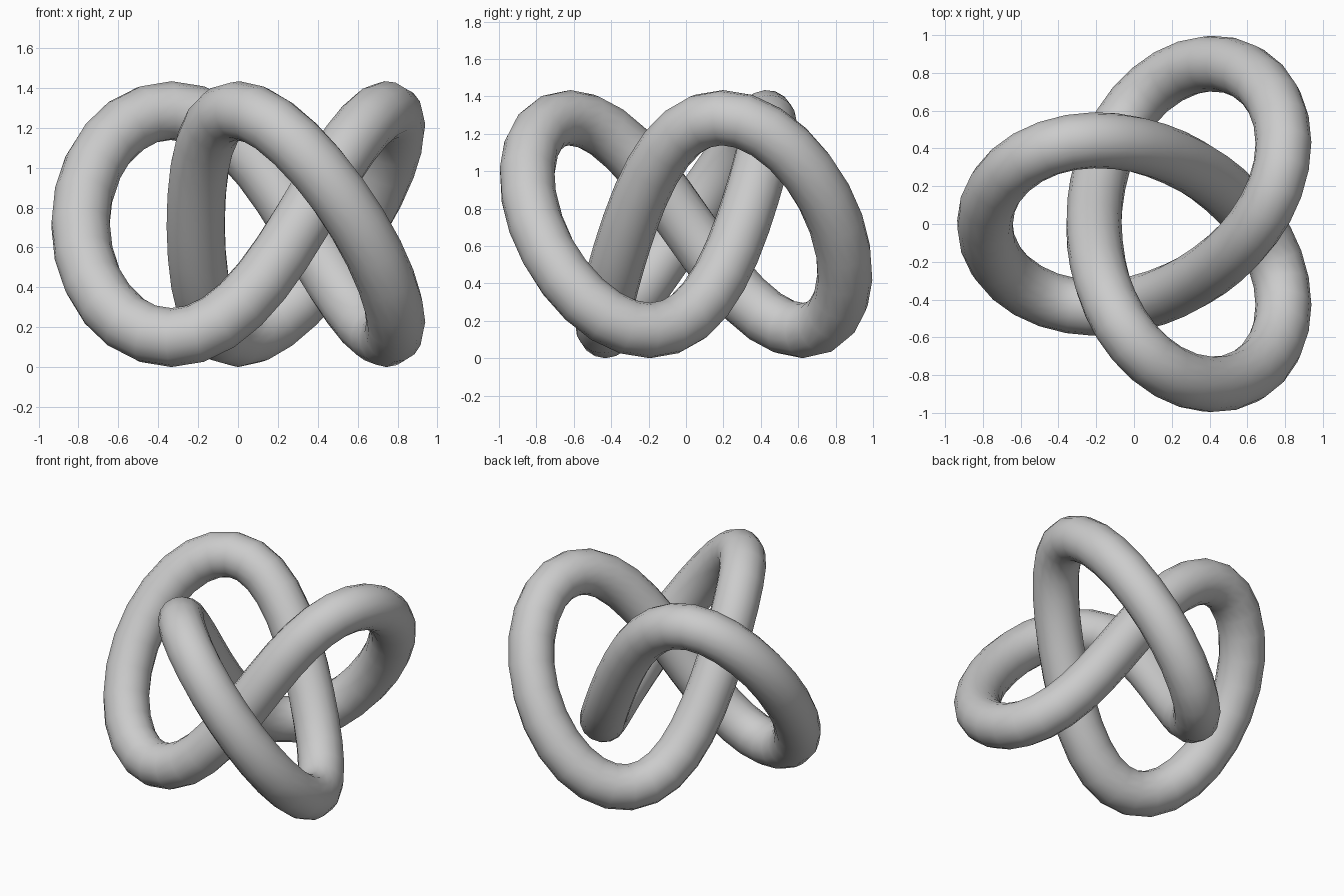
import bpy
from math import sin, cos, pi

if "Cube" in bpy.data.objects:
    bpy.data.objects.remove(bpy.data.objects["Cube"])

RINGS = 72         # rings along the knot
TUBE = 0.148       # tube radius
RISE = 0.569       # height amplitude of the centre line
# rotating harmonics (frequency, amplitude) of the three-lobed plan shape
WAVES = ((2, 0.624), (-1, 0.241), (5, 0.048), (-4, 0.014))
SHIFT = 0.137      # centres the bounding box on x


def knot_point(t):
    x = SHIFT - sum(a * cos(f * t) for f, a in WAVES)
    y = -sum(a * sin(f * t) for f, a in WAVES)
    z = RISE + TUBE - RISE * sin(3 * t)
    return x, y, z


# closed trefoil path with a round bevel
curve = bpy.data.curves.new("knot_tube", 'CURVE')
curve.dimensions = '3D'
curve.bevel_depth = TUBE
curve.bevel_resolution = 6
spline = curve.splines.new('POLY')
spline.points.add(RINGS - 1)
for i, p in enumerate(spline.points):
    p.co = (*knot_point(2 * pi * i / RINGS), 1)
spline.use_cyclic_u = True
spline.use_smooth = True
knot = bpy.data.objects.new("knot_tube", curve)
bpy.context.collection.objects.link(knot)

# turn the tube into a smooth mesh
bpy.context.view_layer.objects.active = knot
knot.select_set(True)
bpy.ops.object.convert(target='MESH')
bpy.ops.object.shade_smooth()
